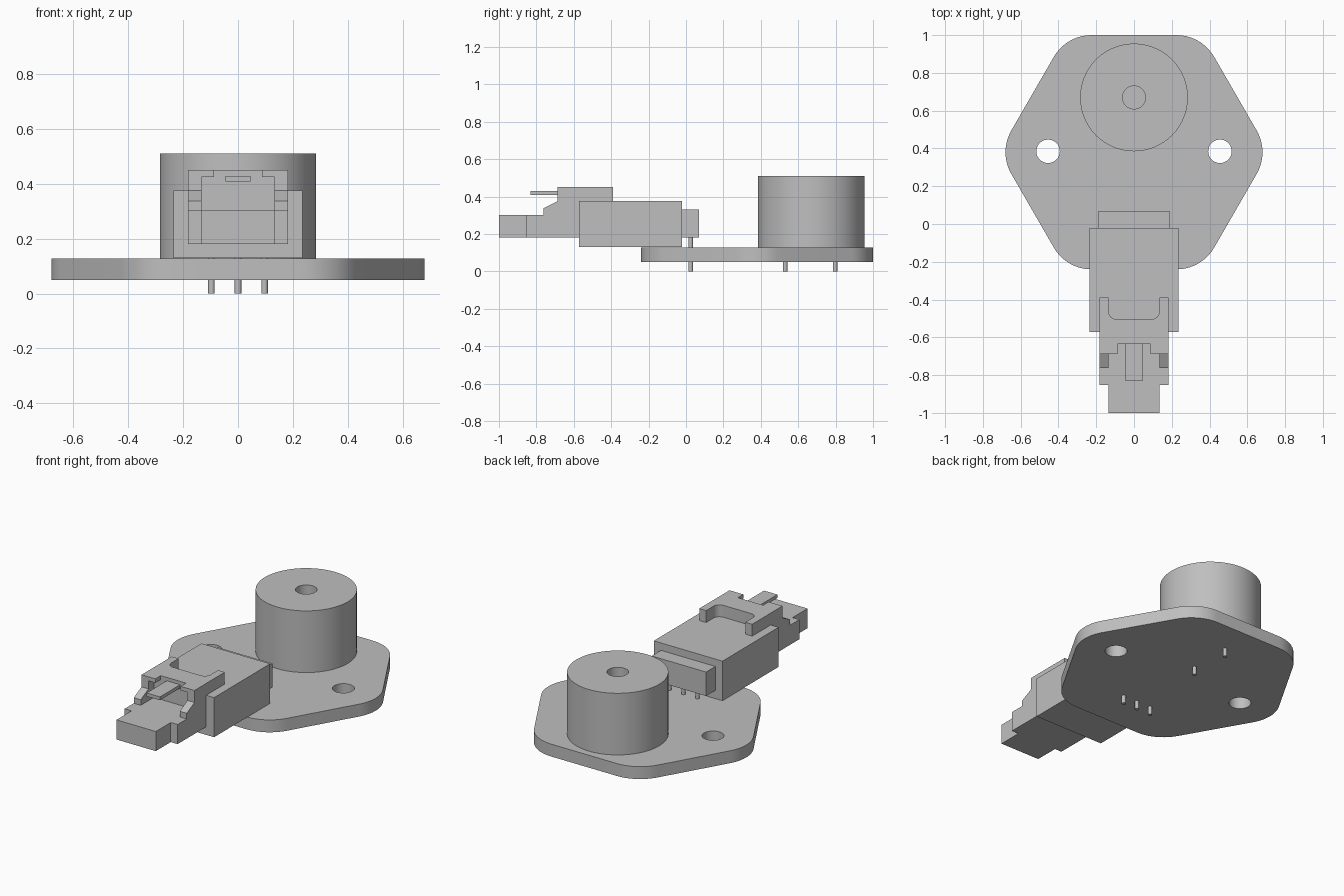
import bpy
import bmesh
from math import sin, cos, tan, pi, radians
from mathutils import Vector, Matrix

if "Cube" in bpy.data.objects:
    bpy.data.objects.remove(bpy.data.objects["Cube"], do_unlink=True)

GREY = (0.52, 0.52, 0.52, 1.0)
grey = bpy.data.materials.new("plain grey")
grey.use_nodes = True
grey.diffuse_color = GREY
grey.node_tree.nodes["Principled BSDF"].inputs["Base Color"].default_value = GREY


def finish(name, bm):
    """Turn a bmesh into a grey object with outward normals."""
    bmesh.ops.recalc_face_normals(bm, faces=bm.faces)
    mesh = bpy.data.meshes.new(name)
    bm.to_mesh(mesh)
    bm.free()
    mesh.materials.append(grey)
    obj = bpy.data.objects.new(name, mesh)
    bpy.context.collection.objects.link(obj)
    return obj


def extrude(name, points, offset):
    """Extrude a closed outline of 3D points along an offset."""
    bm = bmesh.new()
    face = bm.faces.new([bm.verts.new(p) for p in points])
    new = bmesh.ops.extrude_face_region(bm, geom=[face])["geom"]
    verts = [v for v in new if isinstance(v, bmesh.types.BMVert)]
    bmesh.ops.translate(bm, verts=verts, vec=offset)
    return finish(name, bm)


def slab(name, outline, z0, z1):
    return extrude(name, [(x, y, z0) for x, y in outline], (0, 0, z1 - z0))


def box(name, half_width, y0, y1, z0, z1):
    w = half_width
    return slab(name, [(-w, y0), (w, y0), (w, y1), (-w, y1)], z0, z1)


def cylinder(name, x, y, radius, z0, z1, sides=64):
    bm = bmesh.new()
    bmesh.ops.create_cone(bm, cap_ends=True, segments=sides, radius1=radius,
                          radius2=radius, depth=z1 - z0,
                          matrix=Matrix.Translation((x, y, (z0 + z1) / 2)))
    return finish(name, bm)


def activate(obj):
    bpy.ops.object.select_all(action='DESELECT')
    obj.select_set(True)
    bpy.context.view_layer.objects.active = obj


def cut(obj, *cutters):
    """Subtract each cutter and remove it."""
    activate(obj)
    for cutter in cutters:
        mod = obj.modifiers.new("cut", 'BOOLEAN')
        mod.operation = 'DIFFERENCE'
        mod.solver = 'EXACT'
        mod.object = cutter
        bpy.ops.object.modifier_apply(modifier=mod.name)
        bpy.data.objects.remove(cutter, do_unlink=True)


def smooth(obj):
    activate(obj)
    bpy.ops.object.shade_smooth_by_angle(angle=radians(30))


# Hexagonal board with rounded corners and two mounting holes
BOARD_Y, APOTHEM, ROUND = 0.38, 0.62, 0.23
BOARD_TOP = 0.127
outline = []
for corner in range(6):
    a = corner * pi / 3
    reach = (APOTHEM - ROUND) / cos(pi / 6)
    for step in range(11):
        b = a + (step / 10 - 0.5) * pi / 3
        outline.append((reach * cos(a) + ROUND * cos(b),
                        BOARD_Y + reach * sin(a) + ROUND * sin(b)))
board = slab("board", outline, 0.05, BOARD_TOP)
cut(board, *[cylinder("hole_cutter", x, 0.385, 0.062, -0.1, 0.3)
             for x in (-0.455, 0.455)])
smooth(board)

# Round sounder with a central opening
sounder = cylinder("sounder", 0, 0.67, 0.285, BOARD_TOP, 0.51, 96)
cut(sounder, cylinder("opening_cutter", 0, 0.67, 0.061, 0.36, 0.7))
smooth(sounder)

# Solder pins
for i, y in enumerate((0.53, 0.797)):
    smooth(cylinder(f"sounder_pin_{i + 1}", 0, y, 0.012, 0, 0.06, 16))
for i in range(3):
    smooth(cylinder(f"socket_pin_{i + 1}", (i - 1) * 0.097, 0.025, 0.012, 0, 0.19, 16))

# Socket body and its rear block
box("socket", 0.236, -0.572, -0.021, 0.13, 0.376)
box("socket_rear", 0.187, -0.021, 0.07, 0.181, 0.33)

# Plug base with a narrower nose
half = [(0.135, -1.0), (0.135, -0.853), (0.182, -0.853), (0.182, -0.56)]
slab("plug_base", half + [(-x, y) for x, y in reversed(half)], 0.18, 0.302)

# Plug top from a side profile, hollowed below the latch and notched at both ends
profile = [(-0.39, 0.302), (-0.763, 0.302), (-0.763, 0.337),
           (-0.687, 0.375), (-0.687, 0.45), (-0.39, 0.45)]
plug_top = extrude("plug_top", [(-0.182, y, z) for y, z in profile], (0.364, 0, 0))
bay = [(0.135, -0.3)]
for step in range(9):
    t = step / 8 * pi / 2
    bay.append((0.095 + 0.04 * cos(t), -0.463 - 0.04 * sin(t)))
bay += [(-x, y) for x, y in reversed(bay)]
cut(plug_top,
    box("cavity_cutter", 0.134, -0.9, -0.634, 0.2, 0.425),
    box("notch_cutter", 0.087, -0.9, -0.634, 0.25, 0.6),
    slab("bay_cutter", bay, 0.2, 0.6))
smooth(plug_top)

# Latch tab
box("latch_tab", 0.046, -0.832, -0.62, 0.408, 0.429)
